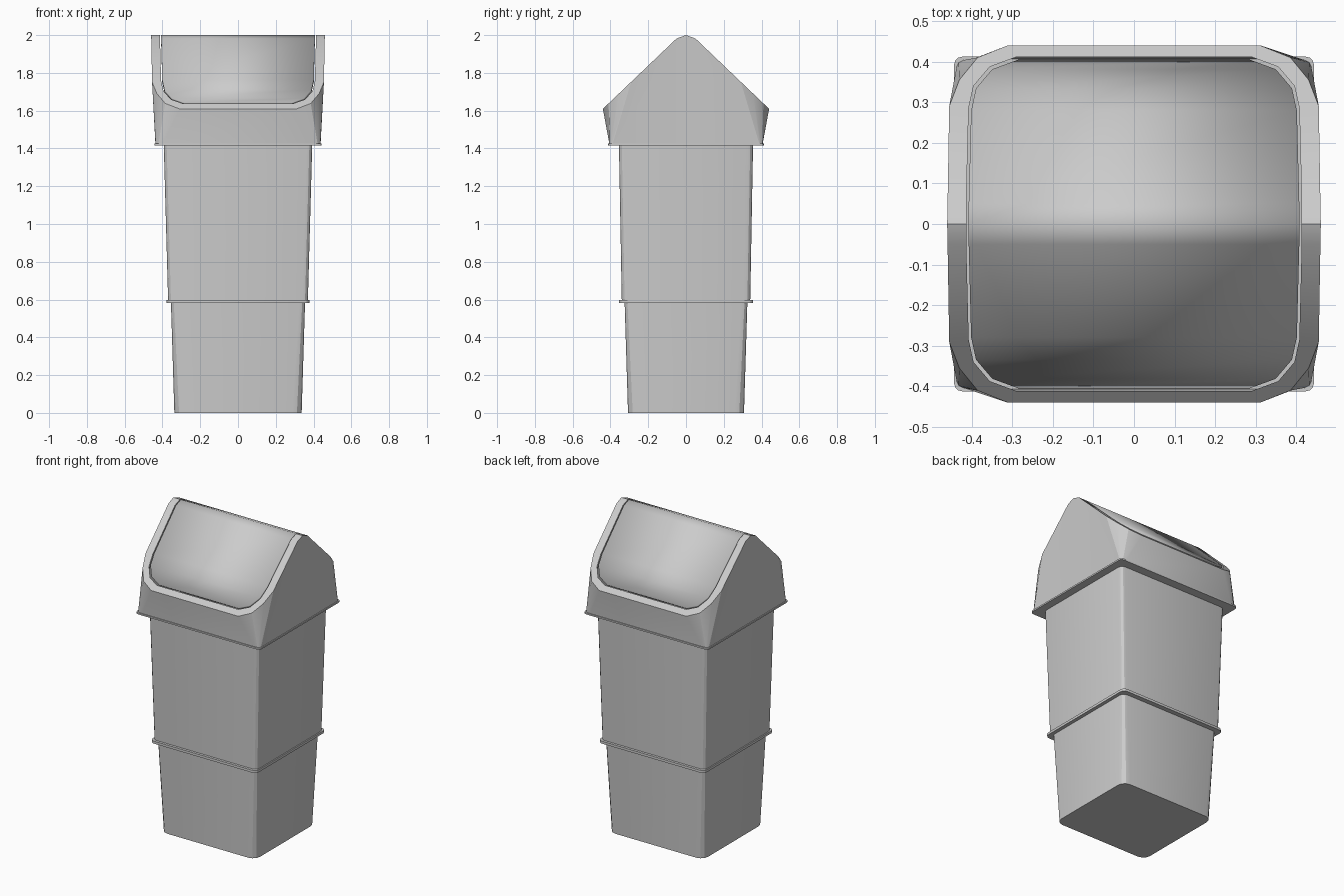
import bpy, bmesh, math
from mathutils import Vector

if "Cube" in bpy.data.objects:
    bpy.data.objects.remove(bpy.data.objects["Cube"])


def make_object(name, bm, smooth=True):
    bmesh.ops.recalc_face_normals(bm, faces=bm.faces)
    me = bpy.data.meshes.new(name)
    bm.to_mesh(me)
    bm.free()
    ob = bpy.data.objects.new(name, me)
    bpy.context.collection.objects.link(ob)
    if smooth:
        bpy.ops.object.select_all(action='DESELECT')
        ob.select_set(True)
        bpy.context.view_layer.objects.active = ob
        bpy.ops.object.shade_smooth_by_angle(angle=math.radians(25))
    return ob


def loft(bm, rings, closed=False):
    loops = [[bm.verts.new(p) for p in r] for r in rings]
    pairs = list(zip(loops, loops[1:]))
    if closed:
        pairs.append((loops[-1], loops[0]))
    for a, b in pairs:
        for i in range(len(a)):
            j = (i + 1) % len(a)
            bm.faces.new((a[i], a[j], b[j], b[i]))
    return loops


def rounded_rect(hx, hy, r, z, seg=3):
    pts = []
    for k, (sx, sy) in enumerate(((1, 1), (-1, 1), (-1, -1), (1, -1))):
        for s in range(seg + 1):
            a = math.pi / 2 * (k + s / seg)
            pts.append((sx * (hx - r) + r * math.cos(a),
                        sy * (hy - r) + r * math.sin(a), z))
    return pts


def roof(y):
    # height of the gabled lid at a given depth
    y = abs(y)
    return 2.0 - y * 0.35 if y < 0.05 else 1.982 - (y - 0.05) * 0.955


def right_half(quarter):
    # front to back along the right side; last point lies on y = 0
    front = [(x, -y) for x, y in quarter]
    return front + [(x, -y) for x, y in reversed(front[:-1])]


def full_ring(quarter, height):
    half = right_half(quarter)
    ring = half + [(-x, y) for x, y in reversed(half)]
    return [Vector((x, y, height(y))) for x, y in ring]


# Tapered bin body, in two stages
def body(name, sections, base):
    bm = bmesh.new()
    loops = loft(bm, [rounded_rect(hx, hy, r, z) for z, hx, hy, r in sections])
    if base:
        bm.faces.new(loops[0])
    return make_object(name, bm)


body("lower_body", [(0, .337, .307, .05), (.585, .355, .325, .03)], True)
body("upper_body", [(.595, .37, .34, .03), (1.42, .393, .355, .03)], False)


# Thin flanges at the step and under the lid
def flange(name, z0, z1, inner, outer, r):
    bm = bmesh.new()
    loft(bm, [rounded_rect(*inner, r, z0), rounded_rect(*outer, r, z0),
              rounded_rect(*outer, r, z1), rounded_rect(*inner, r, z1)], True)
    return make_object(name, bm)


flange("step_flange", .582, .598, (.354, .324), (.378, .356), .03)
flange("lid_rim", 1.415, 1.425, (.385, .347), (.443, .412), .02)

# Lid shell: walls, sloped frame and recess edge around the flap
bottom = [(.40, .405), (.422, .403), (.432, .398), (.436, .39), (.437, .38), (.437, 0)]
outer = [(.31, .44), (.385, .41), (.43, .355), (.455, .29), (.459, .05), (.46, 0)]
inner = [(.29, .411), (.355, .387), (.395, .34), (.407, .285), (.413, .05), (.413, 0)]
bm = bmesh.new()
loft(bm, [full_ring(bottom, lambda y: 1.42), full_ring(outer, roof),
          full_ring(inner, roof), full_ring(inner, lambda y: roof(y) - .03)])
make_object("lid_shell", bm)

# Swing flap, folded over the ridge
flap = [(x - .006, y - .006 if y > .1 else y) for x, y in inner]
bm = bmesh.new()
rows = [[bm.verts.new((s * x, y, roof(y))) for s in (-1, 1)] for x, y in right_half(flap)]
for a, b in zip(rows, rows[1:]):
    bm.faces.new((a[0], a[1], b[1], b[0]))
ob = make_object("swing_flap", bm)
mod = ob.modifiers.new("thickness", 'SOLIDIFY')
mod.thickness = .02
mod.offset = -1
